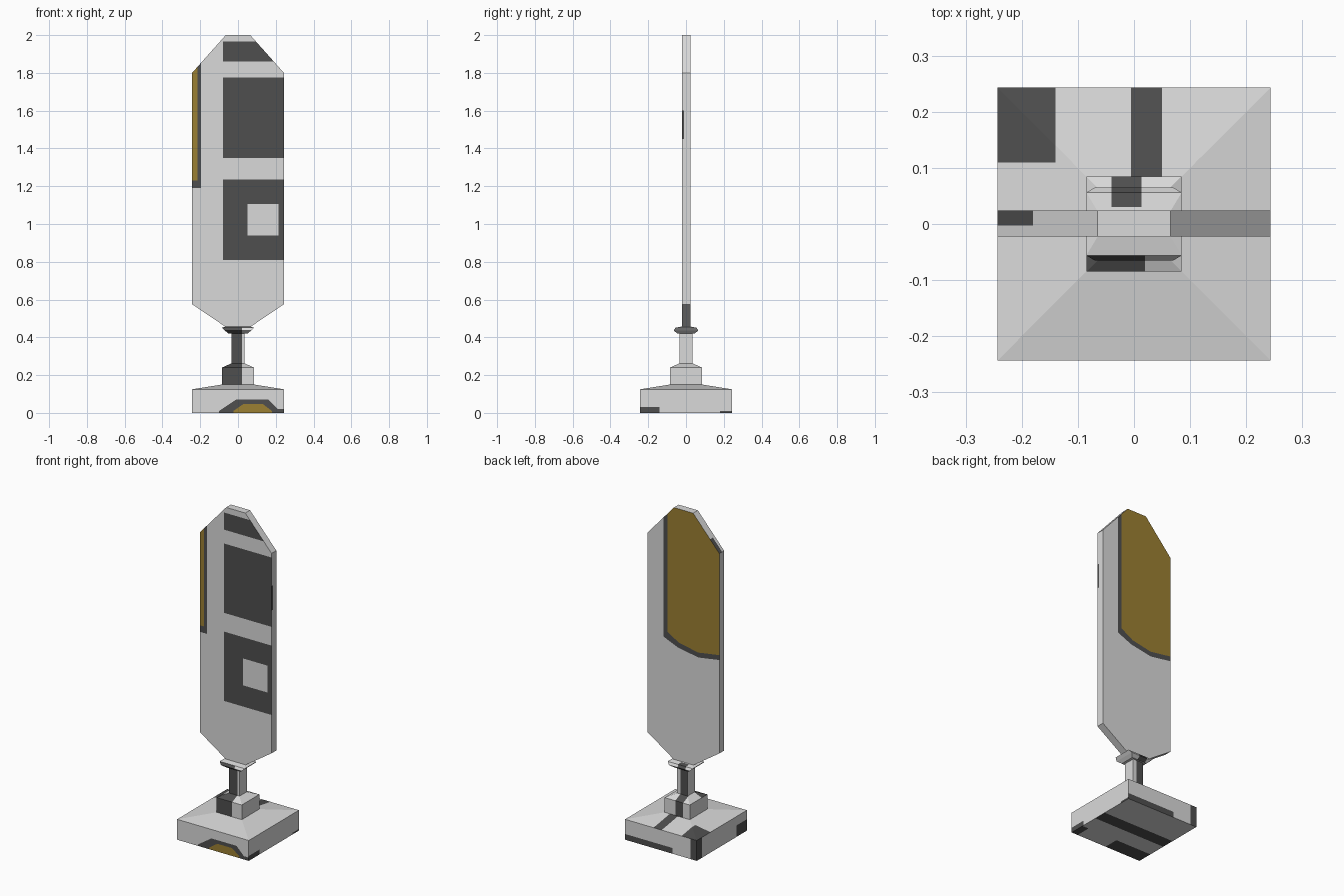
import bpy, bmesh
from mathutils import Vector

if "Cube" in bpy.data.objects:
    bpy.data.objects.remove(bpy.data.objects["Cube"])


def material(name, rgb):
    m = bpy.data.materials.new(name)
    m.diffuse_color = (*rgb, 1)
    m.use_nodes = True
    m.node_tree.nodes["Principled BSDF"].inputs["Base Color"].default_value = m.diffuse_color
    return m


MATS = [material("pale_grey", (0.70, 0.70, 0.70)),
        material("charcoal", (0.078, 0.078, 0.078)),
        material("ochre", (0.33, 0.215, 0.032))]
GREY, DARK, GOLD = range(3)


def loft(bm, rings):
    """Skin closed rings of equal length and cap both ends."""
    loops = [[bm.verts.new(p) for p in r] for r in rings]
    for a, b in zip(loops, loops[1:]):
        for i in range(len(a)):
            j = (i + 1) % len(a)
            bm.faces.new((a[i], a[j], b[j], b[i]))
    bm.faces.new(loops[0])
    bm.faces.new(loops[-1])
    bmesh.ops.recalc_face_normals(bm, faces=bm.faces)


def tier(hx, hy, z):
    return [(-hx, -hy, z), (hx, -hy, z), (hx, hy, z), (-hx, hy, z)]


def rect(u0, u1, v0, v1):
    return [(u0, v0), (u1, v0), (u1, v1), (u0, v1)]


def paint(bm, mat, axis, sign, poly):
    """Cut a convex outline, projected along an axis, into the faces on that side."""
    u, v = [k for k in range(3) if k != axis]
    mid = [sum(p[k] for p in poly) / len(poly) for k in (0, 1)]
    planes = []
    for a, b in zip(poly, poly[1:] + poly[:1]):
        co, no = Vector((0, 0, 0)), Vector((0, 0, 0))
        co[u], co[v] = a
        no[u], no[v] = b[1] - a[1], a[0] - b[0]
        no.normalize()
        if (mid[0] - a[0]) * no[u] + (mid[1] - a[1]) * no[v] > 0:
            no.negate()
        planes.append((co, no))

    def facing():
        bm.normal_update()
        return [f for f in bm.faces if f.normal[axis] * sign > 0.5]

    for co, no in planes:
        fs = facing()
        geom = fs + list({e for f in fs for e in f.edges}) + list({w for f in fs for w in f.verts})
        bmesh.ops.bisect_plane(bm, geom=geom, dist=1e-5, plane_co=co, plane_no=no)
    for f in facing():
        c = f.calc_center_median()
        if all((c - co).dot(no) < 1e-5 for co, no in planes):
            f.material_index = mat


def build(name, rings, patches):
    bm = bmesh.new()
    loft(bm, rings)
    for patch in patches:
        paint(bm, *patch)
    me = bpy.data.meshes.new(name)
    bm.to_mesh(me)
    bm.free()
    for m in MATS:
        me.materials.append(m)
    bpy.context.collection.objects.link(bpy.data.objects.new(name, me))


W = 0.243
E = 0.26   # patches run past the edge

# Square foot with a shallow pyramid roof
build("base", [tier(W, W, 0), tier(W, W, 0.125), tier(0.085, 0.085, 0.15)], [
    (DARK, 2, 1, rect(-0.005, 0.05, 0.08, E)),
    (DARK, 2, 1, rect(-E, -0.14, 0.11, E)),
    (DARK, 1, -1, [(-0.1, -0.01), (-0.1, 0.01), (-0.01, 0.07), (0.16, 0.07), (0.21, 0.02), (0.21, -0.01)]),
    (DARK, 1, -1, rect(0.2, E, -0.01, 0.02)),
    (GOLD, 1, -1, [(-0.025, -0.01), (-0.025, 0.01), (0.03, 0.048), (0.13, 0.048), (0.18, 0.01), (0.18, -0.01)]),
    (DARK, 1, 1, rect(-0.08, E, -0.01, 0.035)),
    (DARK, 1, 1, rect(-E, -0.2, -0.01, 0.13)),
    (DARK, 0, -1, rect(0.19, E, -0.01, 0.13)),
    (DARK, 0, -1, rect(-E, -0.14, -0.01, 0.07)),
    (DARK, 0, 1, rect(-E, -0.14, -0.01, 0.03)),
    (DARK, 0, 1, rect(0.18, E, -0.01, 0.01)),
    (DARK, 2, -1, rect(-E, E, -0.04, 0.04)),
    (DARK, 2, -1, rect(-E, 0.0, -E, -0.15)),
    (DARK, 2, -1, rect(0.2, E, -E, -0.15)),
])

# Block and neck
build("stem", [tier(0.085, 0.085, 0.15), tier(0.085, 0.085, 0.24),
               tier(0.035, 0.035, 0.262), tier(0.035, 0.035, 0.425)], [
    (DARK, 1, -1, rect(-0.1, 0.02, 0.1, 0.5)),
    (DARK, 2, 1, rect(-0.1, 0.02, -0.1, -0.03)),
    (DARK, 1, 1, rect(-0.04, 0.013, 0.1, 0.5)),
    (DARK, 2, 1, rect(-0.04, 0.013, 0.03, 0.1)),
])

# Flared collar under the panel
build("collar", [tier(0.05, 0.045, 0.42), tier(0.07, 0.065, 0.436),
                 tier(0.085, 0.056, 0.451), tier(0.065, 0.023, 0.457)], [
    (DARK, 1, -1, rect(-0.1, 0.02, 0.4, 0.46)),
    (DARK, 1, 1, rect(-0.04, 0.013, 0.4, 0.46)),
    (DARK, 2, 1, rect(-0.04, 0.013, 0.03, 0.1)),
])

# Tall panel with clipped corners
half = [(0.065, 0.455), (W, 0.575), (W, 1.80), (0.065, 2.0)]
outline = half + [(-x, z) for x, z in reversed(half)]
build("panel", [[(x, y, z) for x, z in outline] for y in (-0.022, 0.024)], [
    # front windows
    (DARK, 1, -1, rect(-0.08, E, 1.35, 1.775)),
    (DARK, 1, -1, rect(-0.08, E, 0.81, 1.235)),
    (GREY, 1, -1, rect(0.05, 0.215, 0.94, 1.105)),
    (DARK, 1, -1, rect(-0.08, E, 1.86, 1.965)),
    # front left strip
    (DARK, 1, -1, rect(-E, -0.195, 1.19, 1.9)),
    (GOLD, 1, -1, rect(-E, -0.215, 1.23, 1.9)),
    # large back plate with dark border
    (DARK, 1, 1, [(0.135, 2.1), (0.135, 1.19), (0.04, 1.15), (-0.1, 1.125), (-E, 1.15), (-E, 2.1)]),
    (GOLD, 1, 1, [(0.108, 2.1), (0.108, 1.225), (0.03, 1.18), (-0.1, 1.155), (-E, 1.18), (-E, 2.1)]),
    # edge marks
    (DARK, 2, 1, rect(-E, -0.18, -0.003, 0.03)),
    (DARK, 0, 1, rect(-0.03, -0.01, 1.45, 1.6)),
])
